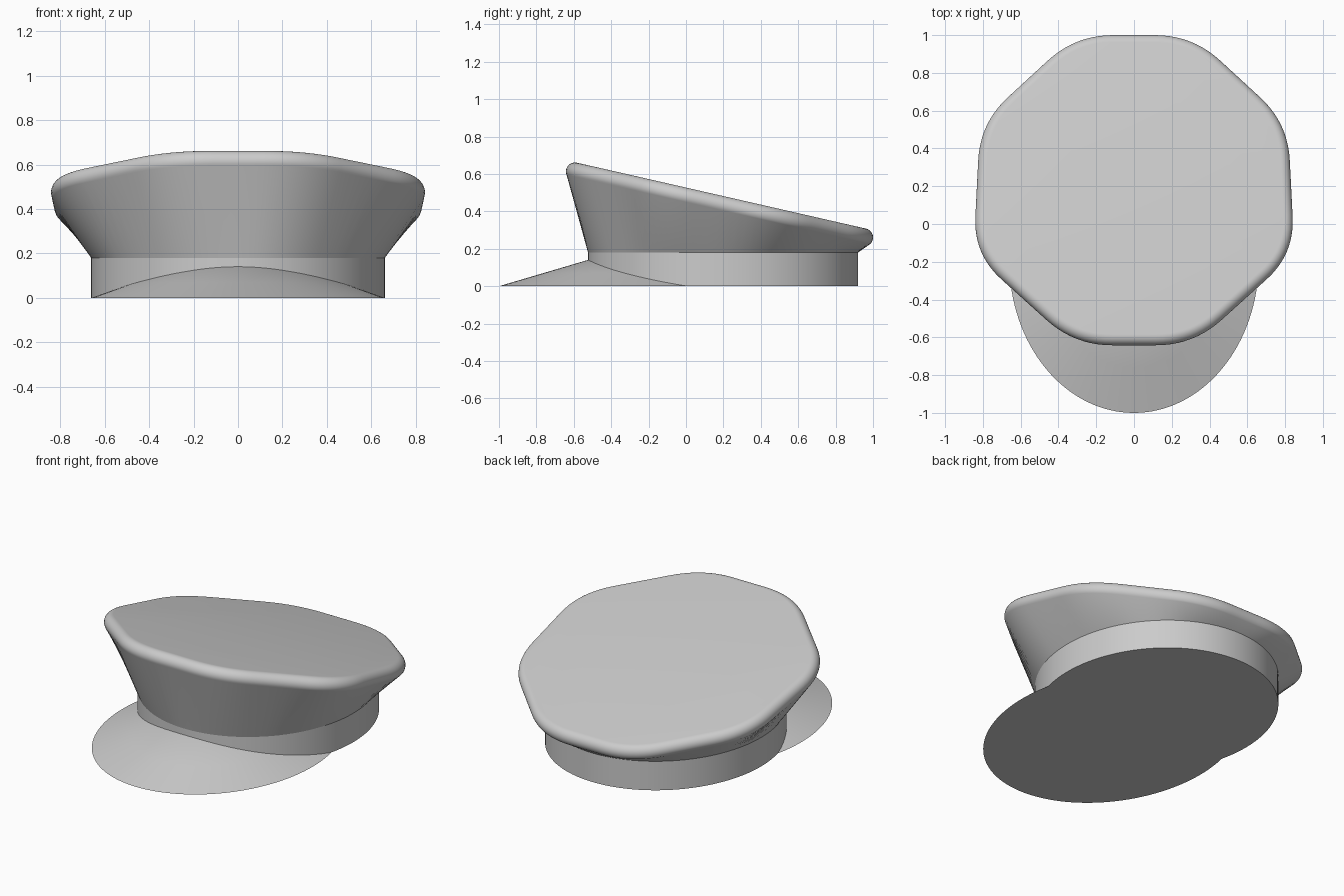
import bpy, bmesh, math
from mathutils import Vector

if "Cube" in bpy.data.objects:
    bpy.data.objects.remove(bpy.data.objects["Cube"])

GREY = (0.6, 0.6, 0.6, 1)
mat = bpy.data.materials.new("grey_cloth")
mat.use_nodes = True
mat.diffuse_color = GREY
mat.node_tree.nodes["Principled BSDF"].inputs["Base Color"].default_value = GREY


def loft(name, rings, cap_start=False, cap_end=False):
    """Skin a stack of equal-length closed rings into one smooth object."""
    bm = bmesh.new()
    loops = [[bm.verts.new(p) for p in ring] for ring in rings]
    n = len(loops[0])
    for a, b in zip(loops, loops[1:]):
        for i in range(n):
            j = (i + 1) % n
            bm.faces.new((a[i], a[j], b[j], b[i]))
    if cap_start:
        bm.faces.new(loops[0][::-1])
    if cap_end:
        bm.faces.new(loops[-1])
    mesh = bpy.data.meshes.new(name)
    bm.to_mesh(mesh)
    bm.free()
    mesh.materials.append(mat)
    obj = bpy.data.objects.new(name, mesh)
    bpy.context.collection.objects.link(obj)
    bpy.ops.object.select_all(action="DESELECT")
    obj.select_set(True)
    bpy.context.view_layer.objects.active = obj
    bpy.ops.object.shade_smooth_by_angle(angle=math.radians(35))
    return obj


def ellipse(rx, ry, cy, z, angles):
    return [Vector((rx * math.cos(t), cy + ry * math.sin(t), z)) for t in angles]


def rounded_outline(corners, cut, arc_steps, side_steps):
    """Closed polygon with each corner replaced by a quadratic curve."""
    pts = []
    for i, c in enumerate(corners):
        before, after = corners[i - 1], corners[(i + 1) % len(corners)]
        p = c + (before - c).normalized() * cut
        q = c + (after - c).normalized() * cut
        for k in range(arc_steps + 1):
            t = k / arc_steps
            pts.append(p * (1 - t) ** 2 + c * 2 * t * (1 - t) + q * t * t)
        end = after + (c - after).normalized() * cut
        pts += [q.lerp(end, k / side_steps) for k in range(1, side_steps)]
    return pts


# Crown outline: soft octagon, mirrored left to right, counter-clockwise
half = [Vector(c) for c in ((0.315, -0.642), (0.85, -0.16), (0.815, 0.535), (0.31, 1.0))]
corners = half + [Vector((-c.x, c.y)) for c in reversed(half)]
outline = rounded_outline(corners, 0.2, 10, 6)

# Head band: oval wall, sampled in step with the crown outline
angles = [math.atan2((p.y - 0.19) / 0.82, p.x / 0.84) for p in outline]
BAND = (0.66, 0.722, 0.198)
band_top = ellipse(*BAND, 0.18, angles)
loft("head_band", [ellipse(*BAND, 0, angles), band_top], cap_start=True)

# Crown: flared side, rolled rim and flat top, tilted down to the back
SLOPE, R = -0.228, 0.048
up = Vector((0, -SLOPE, 1)).normalized()
centres, outward = [], []
for i, p in enumerate(outline):
    along = outline[(i + 1) % len(outline)] - outline[i - 1]
    n = Vector((along.y, -along.x)).normalized()
    c = p - n * R
    centres.append(Vector((c.x, c.y, 0.625 + SLOPE * (c.y + 0.645))))
    outward.append(Vector((n.x, n.y, SLOPE * n.y)).normalized())

rings = [band_top]
STEPS = 12
for k in range(STEPS + 1):
    a = math.radians(-35 + 125 * k / STEPS)
    rings.append([c + (o * math.cos(a) + up * math.sin(a)) * R
                  for c, o in zip(centres, outward)])
loft("crown", rings, cap_end=True)

# Visor: shallow oval cone that runs into the front of the band
turn = [2 * math.pi * i / 128 for i in range(128)]
HEIGHT = 0.236
loft("visor", [ellipse(0.66 * s, 0.8 * s, -0.2, HEIGHT * (1 - s), turn)
               for s in (1, 0.7, 0.35)], cap_start=True, cap_end=True)
